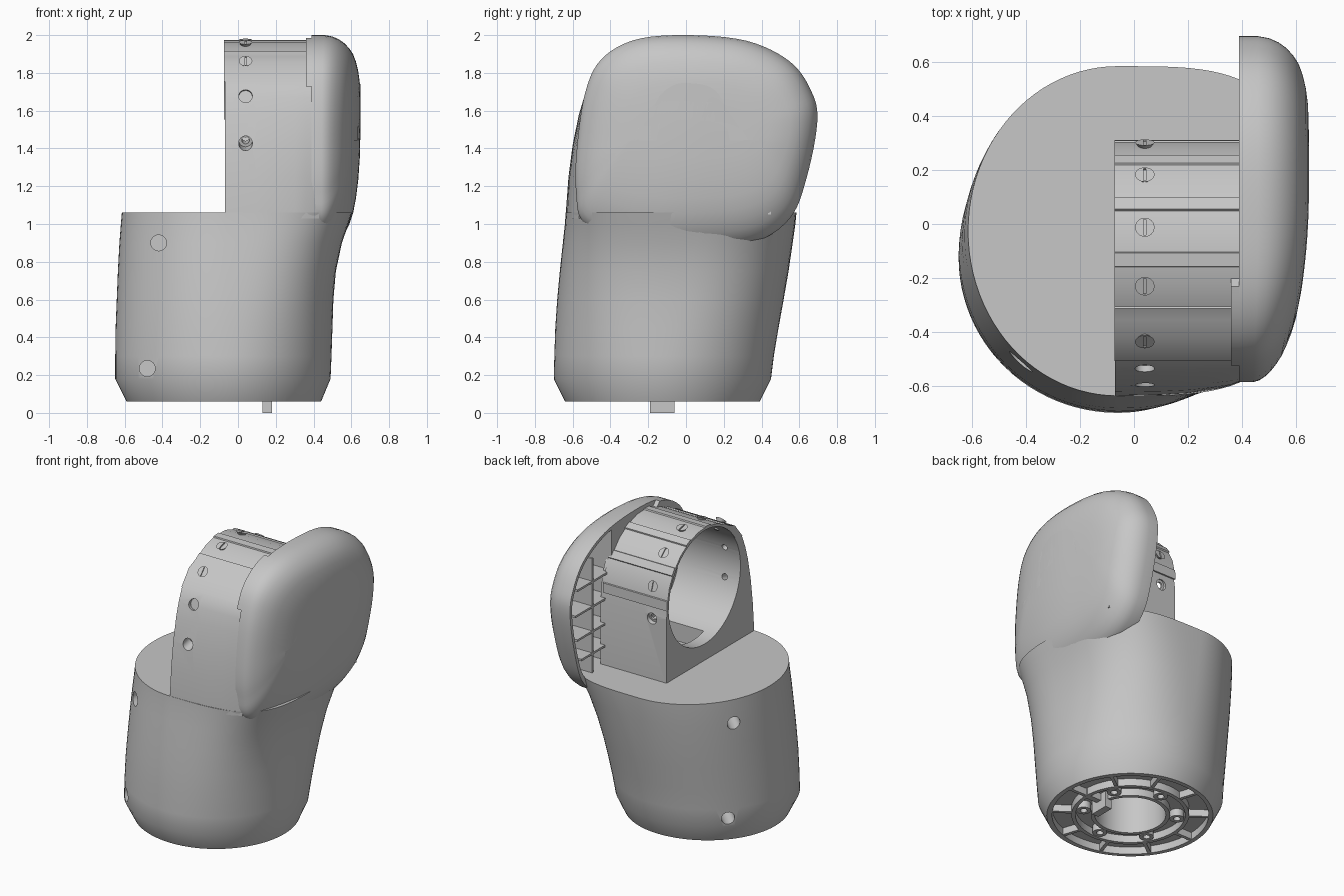
import bpy, bmesh, math
from mathutils import Matrix, Vector

if "Cube" in bpy.data.objects:
    bpy.data.objects.remove(bpy.data.objects["Cube"])

grey = bpy.data.materials.new("plain grey")
grey.use_nodes = True
grey.diffuse_color = (0.57, 0.57, 0.57, 1)
grey.node_tree.nodes["Principled BSDF"].inputs["Base Color"].default_value = (0.57, 0.57, 0.57, 1)

BASE = Vector((-0.075, -0.125, 0))      # axis of the round base
BORE_Y, BORE_Z = -0.10, 1.56            # axis of the bore, along x


def smooth(ob, angle=35):
    bpy.ops.object.select_all(action='DESELECT')
    ob.select_set(True)
    bpy.context.view_layer.objects.active = ob
    bpy.ops.object.shade_smooth_by_angle(angle=math.radians(angle))


def finish(name, bm):
    bmesh.ops.recalc_face_normals(bm, faces=bm.faces)
    mesh = bpy.data.meshes.new(name)
    bm.to_mesh(mesh)
    bm.free()
    mesh.materials.append(grey)
    ob = bpy.data.objects.new(name, mesh)
    bpy.context.collection.objects.link(ob)
    smooth(ob)
    return ob


def loft(name, rings, closed=False):
    """Skin a list of equally long rings of points; closed joins last to first."""
    bm = bmesh.new()
    vs = [[bm.verts.new(p) for p in ring] for ring in rings]
    n = len(vs[0])
    pairs = list(zip(vs, vs[1:] + vs[:1])) if closed else list(zip(vs, vs[1:]))
    for a, b in pairs:
        for i in range(n):
            bm.faces.new((a[i], a[(i + 1) % n], b[(i + 1) % n], b[i]))
    if not closed:
        bm.faces.new(vs[0])
        bm.faces.new(vs[-1])
    return finish(name, bm)


def extrude_x(name, outline, x0, x1):
    return loft(name, [[(x, y, z) for y, z in outline] for x in (x0, x1)])


def box(name, lo, hi, matrix=Matrix()):
    bm = bmesh.new()
    lo, hi = Vector(lo), Vector(hi)
    size = Matrix.Diagonal((*(hi - lo), 1))
    bmesh.ops.create_cube(bm, size=1, matrix=matrix @ Matrix.Translation((lo + hi) / 2) @ size)
    return finish(name, bm)


def cylinder(name, r1, r2, z0, z1, matrix=Matrix(), sides=32):
    bm = bmesh.new()
    bmesh.ops.create_cone(bm, cap_ends=True, segments=sides, radius1=r1, radius2=r2, depth=z1 - z0,
                          matrix=matrix @ Matrix.Translation((0, 0, (z0 + z1) / 2)))
    return finish(name, bm)


def tube(name, r0, r1, z0, z1, centre, sides=64):
    def ring(r, z):
        return [(centre.x + r * math.cos(math.tau * i / sides),
                 centre.y + r * math.sin(math.tau * i / sides), z) for i in range(sides)]
    return loft(name, [ring(r0, z0), ring(r1, z0), ring(r1, z1), ring(r0, z1)], True)


def cut(ob, *cutters):
    for c in cutters:
        c.hide_render = True
        mod = ob.modifiers.new("cut", 'BOOLEAN')
        mod.object, mod.operation, mod.solver = c, 'DIFFERENCE', 'EXACT'
        bpy.context.view_layer.objects.active = ob
        bpy.ops.object.modifier_apply(modifier=mod.name)
        bpy.data.objects.remove(c)
    smooth(ob)


def radial(x, deg, lift=0):
    """Frame on the bore axis whose z points outwards; 0 is up, positive is back."""
    turn = Matrix.Rotation(-math.radians(deg), 4, 'X')
    return Matrix.Translation((x, BORE_Y, BORE_Z)) @ turn @ Matrix.Translation((0, 0, lift))


def bore_point(deg, r):
    a = math.radians(deg)
    return (BORE_Y + r * math.sin(a), BORE_Z + r * math.cos(a))


def spline(pts, steps=6):
    """Closed smooth curve through the points."""
    out, n = [], len(pts)
    for i in range(n):
        p0, p1, p2, p3 = (Vector(pts[(i + k) % n]) for k in (-1, 0, 1, 2))
        for s in range(steps):
            t = s / steps
            out.append(tuple(0.5 * (2 * p1 + (p2 - p0) * t + (2 * p0 - 5 * p1 + 4 * p2 - p3) * t * t
                                    + (3 * p1 - p0 - 3 * p2 + p3) * t ** 3)))
    return out


# Lower body: round at the base, squarer towards the cap side at the top
def body_ring(z, x0, x1, y0, y1, n, count=96):
    cx, cy, ry = -0.06, (y0 + y1) / 2, (y1 - y0) / 2
    ring = []
    for i in range(count):
        c, s = math.cos(math.tau * i / count), math.sin(math.tau * i / count)
        e = 2 / n if c > 0 else 1
        rx = x1 - cx if c > 0 else cx - x0
        ring.append((cx + rx * math.copysign(abs(c) ** e, c), cy + ry * math.copysign(abs(s) ** e, s), z))
    return ring


levels = [(0.06, -0.59, 0.44, -0.64, 0.39, 2), (0.18, -0.65, 0.49, -0.70, 0.45, 2),
          (0.3, -0.65, 0.495, -0.697, 0.465, 2.1), (0.45, -0.648, 0.5, -0.692, 0.49, 2.25),
          (0.6, -0.642, 0.505, -0.682, 0.517, 2.45), (0.75, -0.636, 0.518, -0.668, 0.543, 2.7),
          (0.9, -0.628, 0.55, -0.652, 0.565, 3), (1.0, -0.62, 0.585, -0.641, 0.579, 3.3),
          (1.06, -0.615, 0.605, -0.637, 0.585, 3.5)]
body = loft("body", [body_ring(*level) for level in levels])
cut(body,
    cylinder("centre_hole", 0.22, 0.22, 0, 0.45, Matrix.Translation(BASE), 64),
    tube("inner_recess", 0.245, 0.34, 0, 0.11, BASE),
    tube("outer_recess", 0.365, 0.485, 0, 0.11, BASE))
for x, y, z, turn in [(-0.42, -0.5, 0.9, 0), (-0.48, -0.52, 0.235, 0),
                      (-0.52, 0.24, 0.9, 45), (-0.47, 0.23, 0.235, 45)]:
    aim = (Matrix.Translation((x, y, z)) @ Matrix.Rotation(math.radians(turn), 4, 'Z')
           @ Matrix.Rotation(math.pi / 2, 4, 'X'))
    cut(body, cylinder("side_hole", 0.042, 0.042, -0.14, 0.14, aim))

# Base ribs, screw bosses and the clip
for i in range(10):
    turn = Matrix.Translation(BASE) @ Matrix.Rotation(math.tau * i / 10, 4, 'Z')
    box("base_rib", (0.355, -0.011, 0.063), (0.495, 0.011, 0.12), turn)
for i in range(6):
    a = math.tau * (i + 0.5) / 6
    tube("base_boss", 0.022, 0.045, 0.062, 0.12, BASE + Vector((0.293 * math.cos(a), 0.293 * math.sin(a), 0)), 24)
box("base_clip", (0.13, -0.19, 0), (0.18, -0.06, 0.17))
box("clip_arm", (0.17, -0.145, 0.062), (0.29, -0.105, 0.12))

# Housing around the bore, with a straight back and a sloping front
ARC = [bore_point(d, 0.4) for d in range(-40, 91, 5)]


def housing_ring(x, inset):
    front = [(-0.637, 1.03), (-0.635, 1.08), (-0.622, 1.25), (-0.6, 1.42), (-0.567, 1.58),
             (-0.54, 1.67), (-0.505, 1.755)]
    pts = [(y + inset * (1.8 - z) / 0.75, z) for y, z in front] + ARC + [(0.31, 1.5), (0.31, 1.03)]
    return [(x, y, z) for y, z in pts]


housing = loft("housing", [housing_ring(*s) for s in
                           [(-0.07, 0), (0.1, 0.003), (0.2, 0.009), (0.3, 0.024), (0.36, 0.037), (0.43, 0.07)]])
bore = Matrix.Translation((0, BORE_Y, BORE_Z)) @ Matrix.Rotation(math.pi / 2, 4, 'Y')
cut(housing, cylinder("bore", 0.388, 0.388, -0.2, 0.4, bore, 96),
    box("bore_slot", (0.02, -0.22, 1.07), (0.3, 0.08, 1.3)))
for deg, seat in ((-75, 0.43), (-105, 0.45), (102, 0.40)):
    cut(housing, cylinder("screw_hole", 0.02, 0.02, 0.3, 0.7, radial(0.04, deg)),
        cylinder("screw_seat", 0.036, 0.036, seat, 0.7, radial(0.04, deg)))

# Sleeve: flat panels separated by raised ribs, flaring out at its front edge
outer = [(-0.507, 1.755), (-0.425, 1.857)]
for start in range(-38, 82, 30):
    outer += [bore_point(start + d, r) for d, r in ((0, 0.414), (7, 0.414), (7.5, 0.406), (18, 0.409), (29.5, 0.406))]
outer += [bore_point(82, 0.414), bore_point(91, 0.412)]
inner = [bore_point(d, 0.389) for d in range(91, -61, -4)]
extrude_x("sleeve", outer + inner, -0.073, 0.41)

# Slotted countersunk screws on the sleeve
for deg in range(-48, 73, 30):
    m = radial(0.04, deg, 0.03 if deg == -48 else 0)
    screw = cylinder("screw", 0.018, 0.036, 0.4, 0.423, m, 24)
    cut(screw, box("slot", (-0.004, -0.03, 0.416), (0.004, 0.03, 0.44), m))
    cylinder("screw_shank", 0.016, 0.016, 0.35, 0.405, m, 16)

# Rounded end cap, leaning in at the front, its lower edge easing into the body
cap_outline = spline([(0, 0.86), (0.35, 0.9), (0.55, 1.03), (0.64, 1.25), (0.695, 1.54), (0.665, 1.7),
                      (0.55, 1.86), (0.32, 1.97), (0, 2.0), (-0.27, 1.975), (-0.45, 1.87),
                      (-0.535, 1.69), (-0.578, 1.4), (-0.582, 1.17), (-0.535, 1.0), (-0.28, 0.88)])


def cap_ring(x, offset, ease=1.9):
    ring = []
    for y, z in cap_outline:
        fz = 1 - offset * (ease if z < 1.44 else 1) / 0.56
        py = 0.03 + (y - 0.03) * (1 - offset / 0.65)
        lean = 0.2 * min(py - 0.12, 0) ** 2 * max(x - 0.42, 0) / 0.22
        ring.append((x - lean, py, 1.44 + (z - 1.44) * fz))
    return ring


cap = loft("end_cap", [cap_ring(*s) for s in
                       [(0.39, 0), (0.46, 0.0), (0.5, 0.007), (0.535, 0.022), (0.565, 0.043), (0.59, 0.07),
                        (0.61, 0.1), (0.625, 0.14), (0.637, 0.19), (0.645, 0.25), (0.648, 0.35), (0.648, 0.45)]])

# Hollow behind the cap, with shelves and an upright web
hollow = loft("hollow", [cap_ring(*s) for s in [(0.36, 0.02), (0.49, 0.025), (0.55, 0.07), (0.585, 0.13)]])
cut(hollow, box("front_limit", (0, -2, 0), (1, 0.25, 3)), box("lower_limit", (0, -2, 0), (1, 2, 1.03)))
cut(cap, hollow)
for z, reach in ((1.19, 0.565), (1.34, 0.61), (1.51, 0.63), (1.68, 0.605)):
    box("cap_shelf", (0.395, 0.22, z - 0.007), (0.535, reach, z + 0.007))
box("cap_web", (0.395, 0.435, 1.05), (0.58, 0.45, 1.84))

# Step of the cap that overlaps the front of the sleeve
collar = [(y, z) for y, z in cap_outline if y < -0.2 and z > 1.72]
extrude_x("cap_collar", collar + [bore_point(d, 0.4) for d in range(-64, -13, 5)], 0.36, 0.4)
